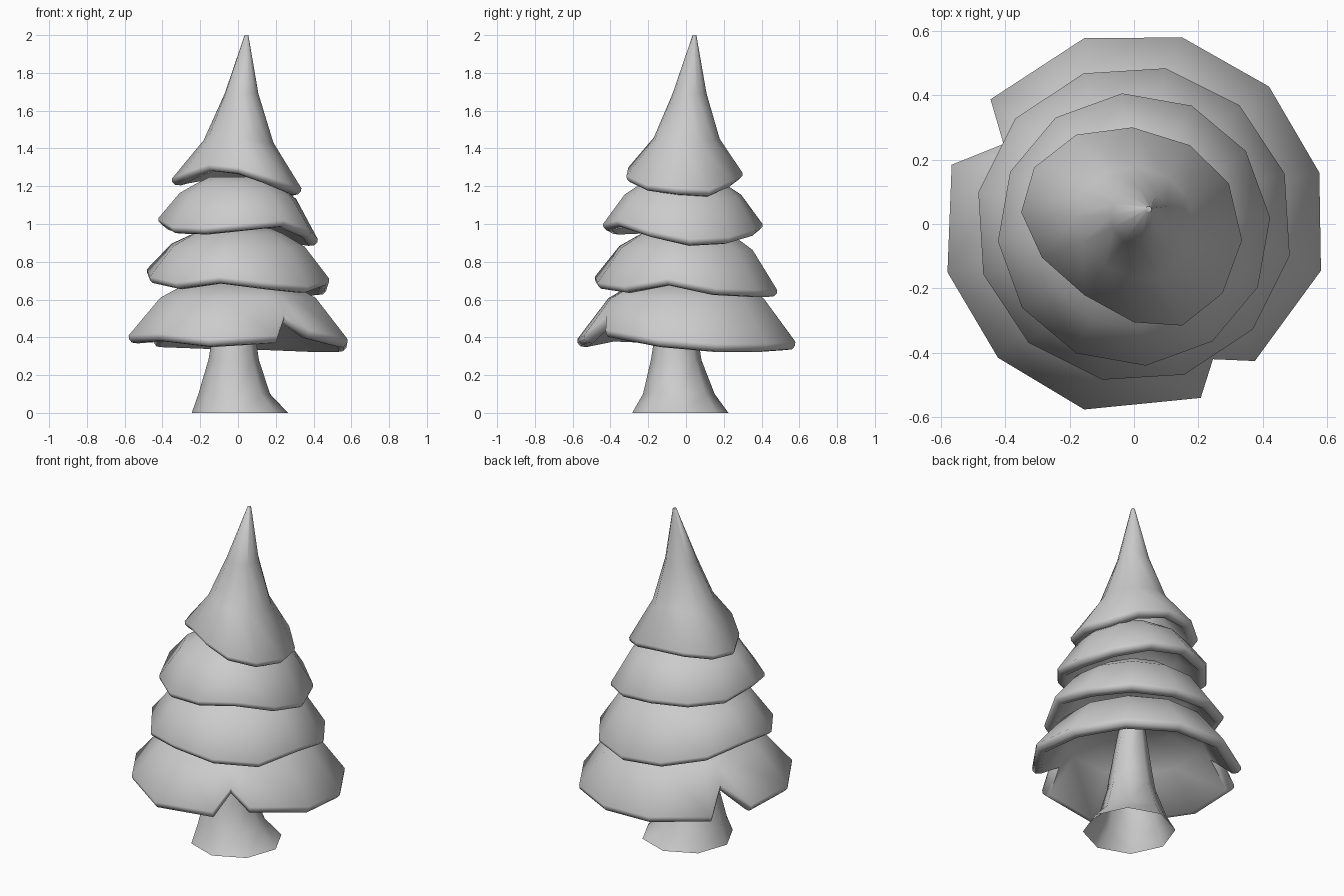
import bpy, bmesh
from math import sin, cos, radians

if "Cube" in bpy.data.objects:
    bpy.data.objects.remove(bpy.data.objects["Cube"])


def loft(name, rings, angle, cap_start=True):
    """Skin a list of equal-length point rings, capping the ends."""
    bm = bmesh.new()
    loops = [[bm.verts.new(p) for p in ring] for ring in rings]
    n = len(loops[0])
    for a, b in zip(loops, loops[1:]):
        for i in range(n):
            j = (i + 1) % n
            bm.faces.new((a[i], a[j], b[j], b[i]))
    if cap_start:
        bm.faces.new(loops[0])
    bm.faces.new(loops[-1])
    bmesh.ops.recalc_face_normals(bm, faces=bm.faces)
    mesh = bpy.data.meshes.new(name)
    bm.to_mesh(mesh)
    bm.free()
    obj = bpy.data.objects.new(name, mesh)
    bpy.context.collection.objects.link(obj)
    bpy.ops.object.select_all(action='DESELECT')
    obj.select_set(True)
    bpy.context.view_layer.objects.active = obj
    bpy.ops.object.shade_smooth_by_angle(angle=radians(angle))
    return obj


def point(a, r, z, c=(0, 0)):
    return (c[0] + r * cos(radians(a)), c[1] + r * sin(radians(a)), z)


def even_rim(start, r, heights):
    """Twelve-sided wavy rim as (angle, radius, height)."""
    return [(start + 30 * k, r, z) for k, z in enumerate(heights)]


def tier(name, rim, outer, inner, centre=(0, 0), wave=0.3, spread=0.0, thick=0.85):
    """Hollow skirt: outer rings, rolled wavy rim, inner rings.
    outer and inner hold (radius, height, centre offset); wave and spread
    carry the rim's unevenness into the neighbouring rings."""
    mean_z = sum(p[2] for p in rim) / len(rim)
    mean_r = sum(p[1] for p in rim) / len(rim)

    def ring(r, z, off, w, s):
        c = (centre[0] + off, centre[1] + off)
        return [point(a, r * (1 + s * (q / mean_r - 1)), z + w * (h - mean_z), c)
                for a, q, h in rim]

    last = len(outer) - 1
    rings = [ring(*o, wave * (i == last), spread * (i == last))
             for i, o in enumerate(outer)]
    for dr, dz in ((0, 0), (0.002, 0.02), (0.018, 0.038), (0.048, 0.042)):
        rings.append([point(a, r - dr, h - dz * thick, centre) for a, r, h in rim])
    rings += [ring(*o, wave * (i == 0), spread * (i == 0)) for i, o in enumerate(inner)]
    return loft(name, rings, 75)


# Flared trunk, slightly off centre, open underneath
trunk = [(0.255, 0, 0.01, -0.03), (0.19, 0.10, -0.02, -0.038),
         (0.134, 0.28, -0.023, -0.052), (0.12, 0.37, -0.022, -0.052),
         (0.075, 0.64, -0.01, -0.03)]
loft("trunk", [[point(3 + 45 * k, r, z, (x, y)) for k in range(8)]
               for r, z, x, y in trunk], 60, cap_start=False)

# Bottom skirt with two V-shaped notches in the rim
bottom_rim = [(15.5, 0.597, 0.365), (45.5, 0.598, 0.365), (75.5, 0.598, 0.375),
              (105, 0.597, 0.38), (139, 0.59, 0.39), (148.5, 0.475, 0.52),
              (162, 0.595, 0.41), (194.5, 0.598, 0.41), (224.5, 0.592, 0.42),
              (255, 0.596, 0.39), (291, 0.578, 0.41), (300.3, 0.486, 0.52),
              (311.4, 0.567, 0.44), (346, 0.598, 0.39)]
tier("bottom_branches", bottom_rim,
     [(0.24, 0.69, 0), (0.34, 0.655, 0), (0.425, 0.61, 0)],
     [(0.38, 0.565, 0), (0.2, 0.65, 0)], wave=0.1, thick=1)

# Lower middle skirt
tier("lower_middle_branches",
     even_rim(18.5, 0.493, [.66, .65, .65, .67, .71, .76, .72, .69, .72, .69, .67, .71]),
     [(0.18, 0.975, 0), (0.24, 0.95, 0), (0.36, 0.875, 0)],
     [(0.31, 0.83, 0), (0.15, 0.92, 0)])

# Upper middle skirt
tier("upper_middle_branches",
     even_rim(5, 0.424, [.92, .93, .97, 1.0, 1.0, 1.0, 1.03, .985, .98, 1.0, 1.02, .965]),
     [(0.15, 1.25, 0), (0.22, 1.215, 0), (0.31, 1.15, 0)],
     [(0.26, 1.1, 0), (0.12, 1.2, 0)], (0, -0.017))

# Pointed top with an uneven rim, leaning a little
top_rim = [(23, .32, 1.18), (54.5, .30, 1.23), (91, .30, 1.27), (123, .33, 1.27),
           (150.5, .356, 1.25), (174, .352, 1.24), (200, .304, 1.27), (235, .269, 1.315),
           (270, .305, 1.30), (295.5, .349, 1.255), (322, .349, 1.21), (351.5, .339, 1.19)]
tier("tree_top", top_rim,
     [(0.01, 2.0, 0.045), (0.09, 1.69, 0.019), (0.18, 1.445, 0.005)],
     [(0.14, 1.4, 0.005), (0.05, 1.62, 0.015)], wave=0.25, spread=0.5)
